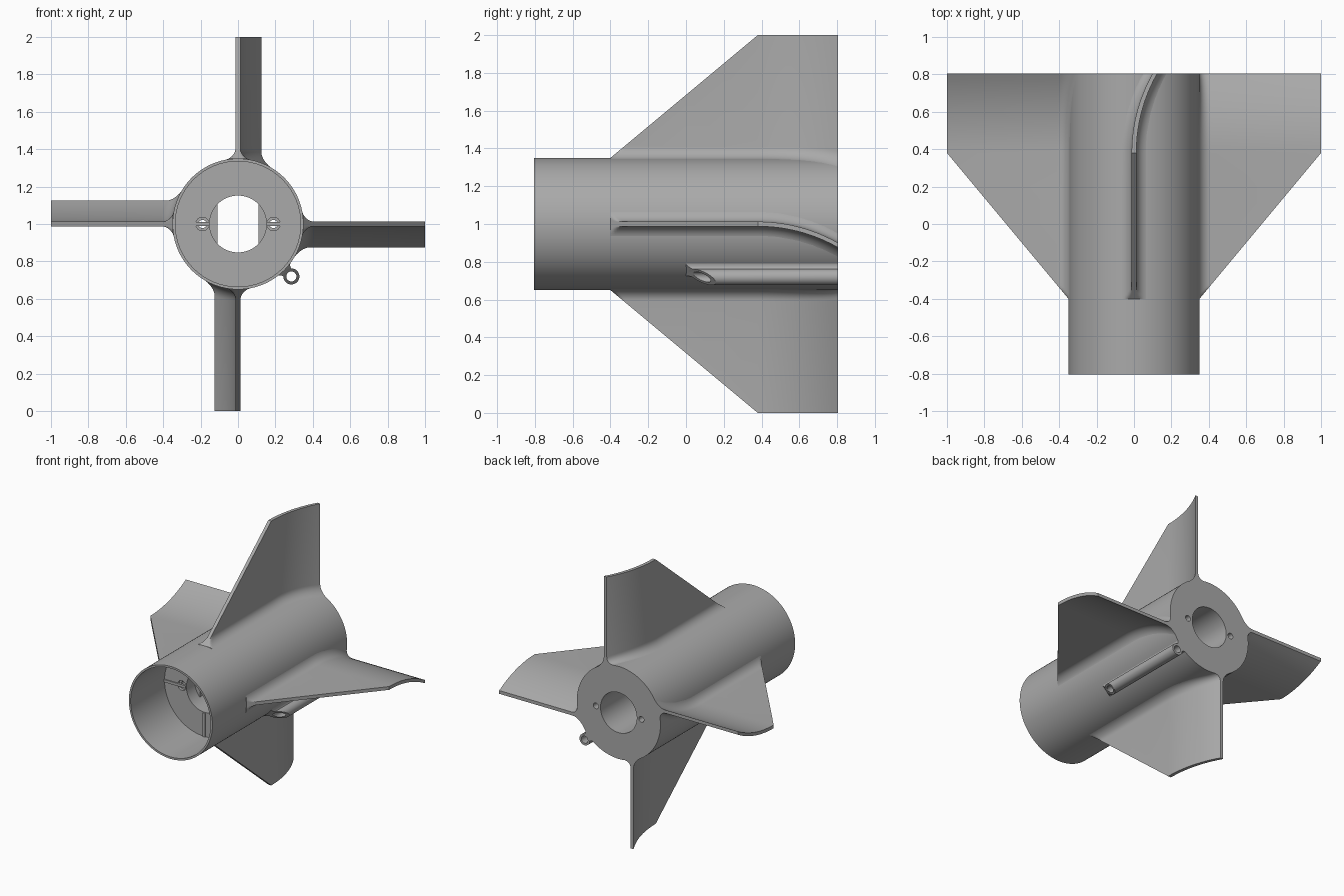
import bpy, bmesh, math

if "Cube" in bpy.data.objects:
    bpy.data.objects.remove(bpy.data.objects["Cube"])

R, REAR, STEP = 0.35, 0.805, -0.4      # tube radius, rear end, fin start
CENTRE_Z = 1.0

grey = bpy.data.materials.new("plain grey")
grey.use_nodes = True
grey.diffuse_color = (0.4, 0.4, 0.4, 1)
grey.node_tree.nodes["Principled BSDF"].inputs["Base Color"].default_value = (0.4, 0.4, 0.4, 1)


def place(t, r, y, angle):
    """Tangential / radial / lengthwise position to model space."""
    s, c = math.sin(angle), math.cos(angle)
    return (t * c + r * s, y, CENTRE_Z + r * c - t * s)


def loft(name, sections, angle=0, caps=True, loop=False):
    """Skin a list of closed sections, each a list of (t, r, y)."""
    bm = bmesh.new()
    rings = [[bm.verts.new(place(*p, angle)) for p in sec] for sec in sections]
    pairs = list(zip(rings, rings[1:])) + ([(rings[-1], rings[0])] if loop else [])
    for a, b in pairs:
        for i in range(len(a)):
            j = (i + 1) % len(a)
            bm.faces.new((a[i], a[j], b[j], b[i]))
    if caps and not loop:
        bm.faces.new(rings[0])
        bm.faces.new(rings[-1])
    bmesh.ops.recalc_face_normals(bm, faces=bm.faces)
    mesh = bpy.data.meshes.new(name)
    bm.to_mesh(mesh)
    bm.free()
    mesh.materials.append(grey)
    ob = bpy.data.objects.new(name, mesh)
    bpy.context.collection.objects.link(ob)
    return ob


def circle(radius, y, n, t0=0, r0=0):
    return [(t0 + radius * math.sin(math.tau * i / n),
             r0 + radius * math.cos(math.tau * i / n), y) for i in range(n)]


def smooth(ob):
    bpy.ops.object.select_all(action="DESELECT")
    ob.select_set(True)
    bpy.context.view_layer.objects.active = ob
    bpy.ops.object.shade_smooth_by_angle(angle=math.radians(30))


# Tube with a thin front sleeve and a thick bored rear
body_profile = [(R, -REAR), (R, REAR), (0.152, REAR), (0.152, STEP), (0.335, STEP), (0.335, -REAR)]
body = loft("body_tube", [circle(r, y, 96) for r, y in body_profile], loop=True)

# Two small through holes, each with a shallow recess at the front
for side, x in (("left", 0.19), ("right", -0.19)):
    for part, rad, y0, y1 in (("hole", 0.022, -0.6, 1.0), ("recess", 0.036, -0.6, -0.38)):
        cutter = loft(f"{side}_{part}_cutter", [circle(rad, y0, 24, x), circle(rad, y1, 24, x)])
        cutter.hide_render = True
        cutter.hide_set(True)
        cutter.display_type = "WIRE"
        mod = body.modifiers.new(cutter.name, "BOOLEAN")
        mod.operation, mod.object, mod.solver = "DIFFERENCE", cutter, "EXACT"

# Apply the cuts and drop the cutters
bpy.context.view_layer.objects.active = body
for mod in list(body.modifiers):
    cutter = mod.object
    bpy.ops.object.modifier_apply(modifier=mod.name)
    bpy.data.objects.remove(cutter)
smooth(body)

# Flat cheeks inside the bore
for side, sx in (("left", 1), ("right", -1)):
    a = math.acos(0.11 / 0.154)
    arc = [a * (i / 6 - 1) for i in range(13)]
    loft(f"{side}_bore_cheek",
         [[(sx * 0.154 * math.cos(v), 0.154 * math.sin(v), y) for v in arc] for y in (-0.3, 0.3)])

# Thin raised ribs on the inner bulkhead
for k in range(4):
    loft(f"bulkhead_rib_{k + 1}",
         [[(-0.01, 0.155, y), (0.01, 0.155, y), (0.01, 0.338, y), (-0.01, 0.338, y)]
          for y in (STEP - 0.008, STEP + 0.01)], k * math.pi / 2)

# Fins: straight in front, curling sideways at the rear, filleted to the tube
HALF, FILLET, BEND, TURN = 0.0125, 0.06, 0.38, 0.86


def fin_section(y):
    top = min(1.0, R + 0.65 * (y - STEP) / (BEND - STEP))
    bend = max(0, y - BEND)
    shift = TURN - math.sqrt(TURN ** 2 - bend ** 2)
    side_points = []
    for s in (-1, 1):
        half = [(shift + s * HALF, top, y)]
        for i in range(9):
            a = math.pi / 2 * i / 8
            t = shift + s * (HALF + FILLET * (1 - math.cos(a)))
            r = math.sqrt(R * R - t * t) + FILLET * (1 - math.sin(a)) - 0.001
            half.append((t, min(r, top), y))
        side_points.append(half)
    return side_points[0][::-1] + side_points[1]


stations = [STEP + 0.012 * i for i in range(8)] + [0.0, 0.2]
stations += [BEND + (REAR - BEND) * i / 12 for i in range(13)]
for k, name in enumerate(("top_fin", "left_fin", "bottom_fin", "right_fin")):
    smooth(loft(name, [fin_section(y) for y in stations], k * math.pi / 2))

# Guide tube along the lower left side, with a slanted front mouth
LUG_ANGLE, LUG_R = math.radians(134.5), 0.4


def slanted(points):
    return [(t, r, max(0, (r - R) * 1.7)) for t, r, _ in points]


outer, inner = (circle(rad, REAR, 32, 0, LUG_R) for rad in (0.043, 0.027))
smooth(loft("guide_tube", [outer, slanted(outer), slanted(inner), inner], LUG_ANGLE, loop=True))

# Filleted web joining the guide tube to the body
web = []
for s in (-1, 1):
    half = []
    for i in range(7):
        a = math.pi / 2 * i / 6
        half.append((s * (0.03 + 0.05 * (1 - math.cos(a))), 0.372 - 0.034 * math.sin(a), REAR))
    web += half[::-1] if s < 0 else half
smooth(loft("guide_tube_web", [slanted(web), web], LUG_ANGLE))
